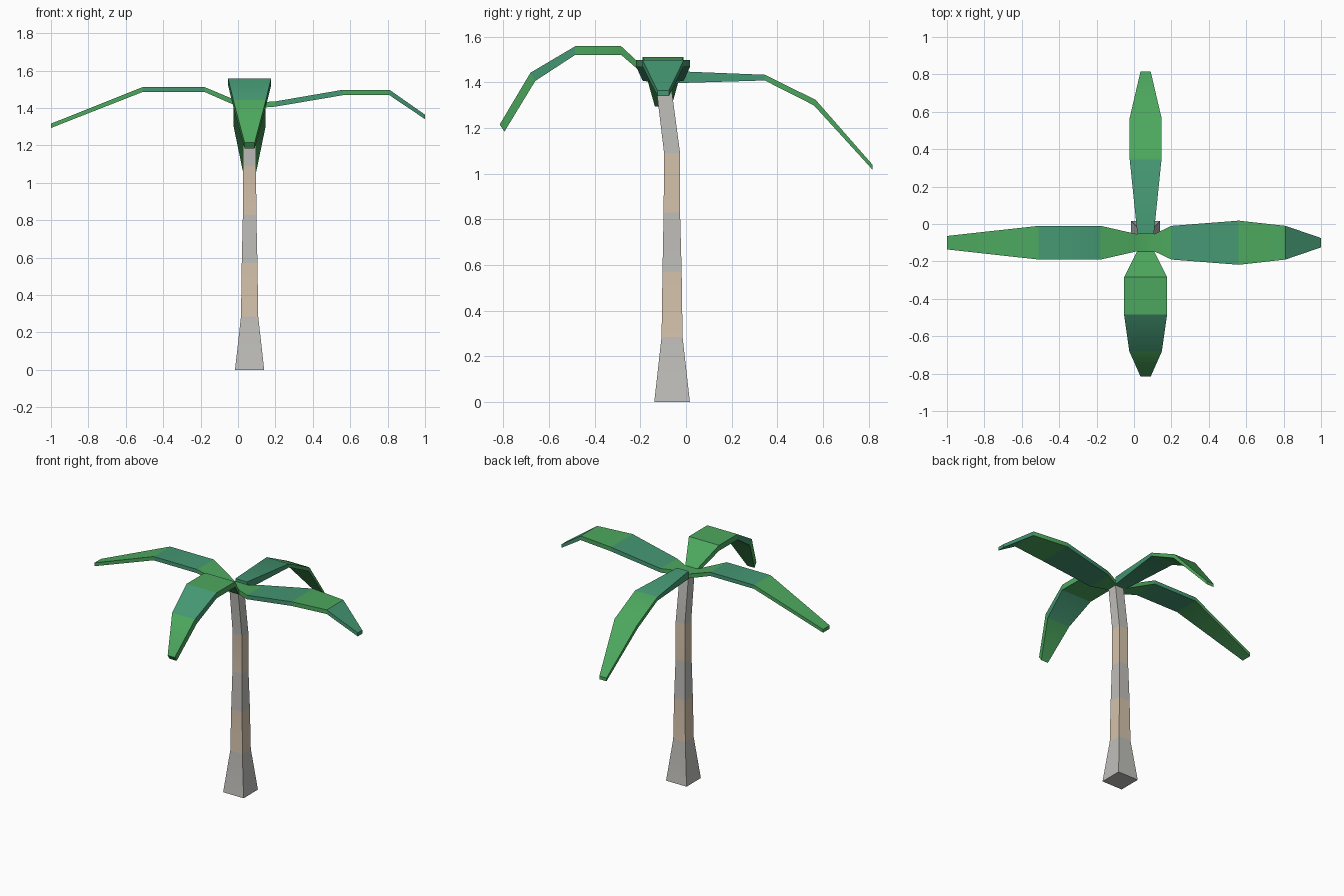
import bpy
from math import radians
from mathutils import Vector

if "Cube" in bpy.data.objects:
    bpy.data.objects.remove(bpy.data.objects["Cube"])


def material(name, rgb):
    m = bpy.data.materials.new(name)
    m.diffuse_color = (*rgb, 1)
    m.use_nodes = True
    m.node_tree.nodes["Principled BSDF"].inputs["Base Color"].default_value = m.diffuse_color
    return m


GREEN = material("leaf_green", (0.073, 0.39, 0.112))
TEAL = material("leaf_teal", (0.059, 0.31, 0.171))
GREY = material("bark_grey", (0.52, 0.515, 0.49))
BEIGE = material("bark_beige", (0.66, 0.54, 0.41))


def loft(name, rings, mats):
    """Skin four-cornered rings into a closed tube, one material per segment."""
    verts = [v for ring in rings for v in ring]
    faces, slots = [(3, 2, 1, 0)], [0]
    for i in range(len(rings) - 1):
        a = i * 4
        for k in range(4):
            n = (k + 1) % 4
            faces.append((a + k, a + n, a + 4 + n, a + 4 + k))
            slots.append(i)
    e = len(verts) - 4
    faces.append((e, e + 1, e + 2, e + 3))
    slots.append(len(rings) - 2)
    me = bpy.data.meshes.new(name)
    me.from_pydata(verts, [], faces)
    used = list(dict.fromkeys(mats))
    for m in used:
        me.materials.append(m)
    for p, s in zip(me.polygons, slots):
        p.material_index = used.index(mats[s])
    ob = bpy.data.objects.new(name, me)
    bpy.context.collection.objects.link(ob)
    # Gentle bends are smooth, corners stay sharp
    bpy.ops.object.select_all(action='DESELECT')
    ob.select_set(True)
    bpy.context.view_layer.objects.active = ob
    bpy.ops.object.shade_smooth_by_angle(angle=radians(30))
    return ob


def square(cx, cy, z, h):
    return [(cx - h, cy - h, z), (cx + h, cy - h, z), (cx + h, cy + h, z), (cx - h, cy + h, z)]


# Trunk: (height, y centre, half width), leaning forward at the top
trunk = [(0, -0.061, 0.078), (0.285, -0.061, 0.046), (0.57, -0.061, 0.042),
         (0.83, -0.062, 0.036), (1.09, -0.061, 0.035), (1.405, -0.101, 0.033)]
loft("trunk", [square(0.062, y, z, h) for z, y, h in trunk],
     [GREY, BEIGE, GREY, BEIGE, GREY])

CX, CY = 0.062, -0.1  # crown centre


def frond(name, direction, rows, mats):
    """Rows: outward distance and z of top edge, same for bottom edge, half width."""
    out = Vector((*direction, 0))
    side = Vector((-direction[1], direction[0], 0))
    rings = []
    for dt, zt, db, zb, w in rows:
        top = Vector((CX, CY, zt)) + out * dt
        bot = Vector((CX, CY, zb)) + out * db
        rings.append([bot + side * w, top + side * w, top - side * w, bot - side * w])
    return loft(name, rings, mats)


# Left and right fronds, one strip running through the crown
frond("side_fronds", (1, 0), [
    (-1.062, 1.316, -1.062, 1.293, 0.036), (-0.573, 1.511, -0.573, 1.485, 0.09),
    (-0.24, 1.511, -0.24, 1.485, 0.09), (-0.046, 1.43, -0.046, 1.4, 0.046),
    (0.046, 1.43, 0.046, 1.4, 0.046), (0.138, 1.435, 0.138, 1.407, 0.09),
    (0.498, 1.497, 0.498, 1.468, 0.118), (0.748, 1.497, 0.748, 1.468, 0.09),
    (0.938, 1.364, 0.938, 1.34, 0.025)],
    [GREEN, TEAL, GREEN, GREEN, GREEN, TEAL, GREEN, TEAL])
# Front frond
frond("front_frond", (0, -1), [
    (0.046, 1.43, 0.046, 1.4, 0.046), (0.184, 1.558, 0.184, 1.52, 0.115),
    (0.385, 1.558, 0.385, 1.52, 0.115), (0.581, 1.442, 0.56, 1.406, 0.087),
    (0.716, 1.215, 0.695, 1.184, 0.027)],
    [GREEN, GREEN, TEAL, GREEN])
# Back frond
frond("back_frond", (0, 1), [
    (0.046, 1.449, 0.046, 1.396, 0.044), (0.445, 1.433, 0.445, 1.408, 0.085),
    (0.668, 1.323, 0.66, 1.299, 0.085), (0.916, 1.04, 0.916, 1.018, 0.027)],
    [TEAL, GREEN, GREEN])
